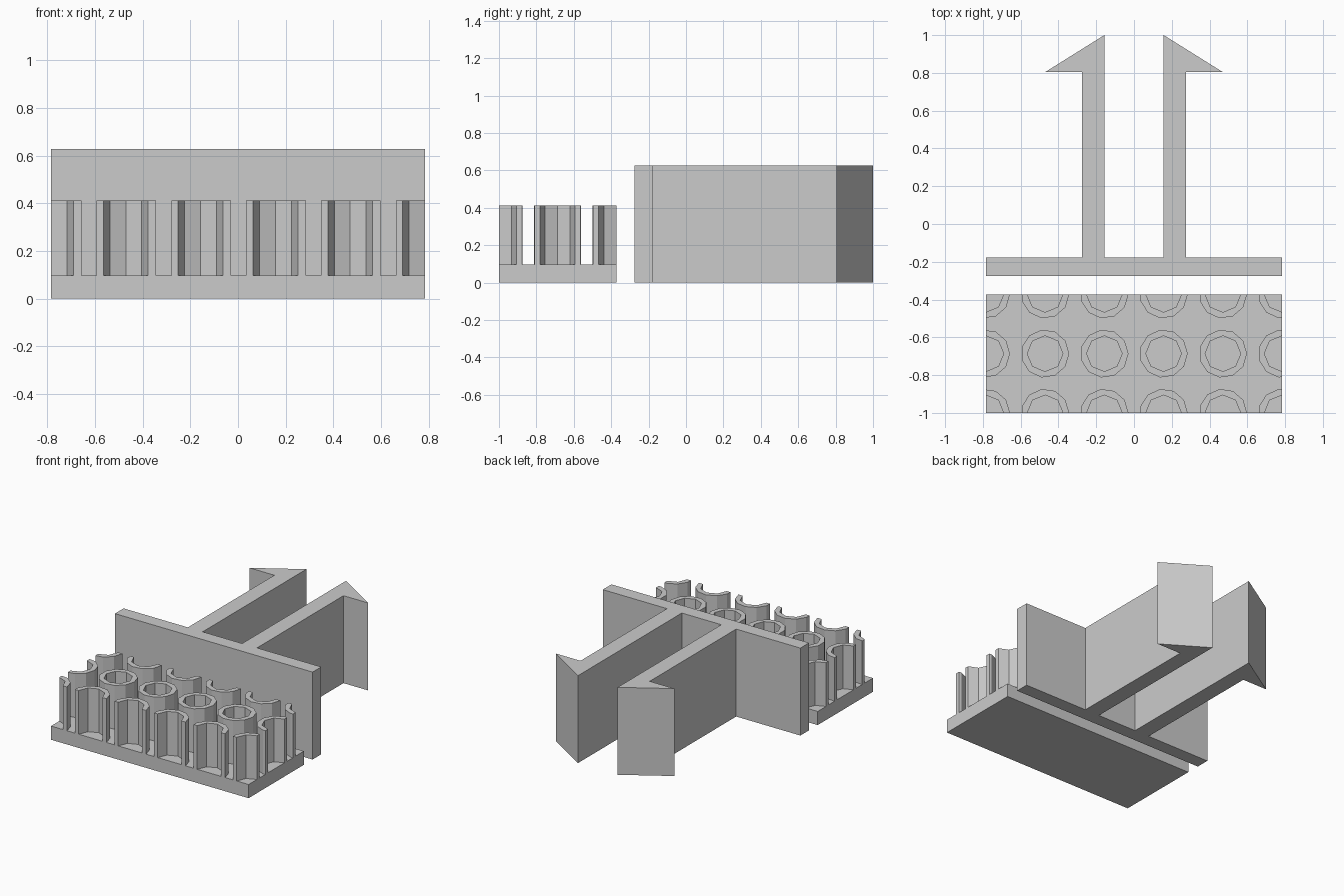
import bpy
import bmesh
from math import cos, sin, tau
from mathutils import Vector

if "Cube" in bpy.data.objects:
    bpy.data.objects.remove(bpy.data.objects["Cube"], do_unlink=True)

MM = 2 / 51          # the part is laid out on a millimetre grid, 51 mm long
HALF_X = 20 * MM
FRONT, BACK = -1.0, -1 + 16 * MM
BASE_TOP, TUBE_TOP = 2.5 * MM, 10.5 * MM
PITCH = 8 * MM

grey = bpy.data.materials.new("plain grey")
grey.use_nodes = True
colour = (0.6, 0.6, 0.6, 1)
grey.diffuse_color = colour
grey.node_tree.nodes["Principled BSDF"].inputs["Base Color"].default_value = colour


def finish(name, bm):
    bmesh.ops.recalc_face_normals(bm, faces=bm.faces)
    mesh = bpy.data.meshes.new(name)
    bm.to_mesh(mesh)
    bm.free()
    mesh.materials.append(grey)
    obj = bpy.data.objects.new(name, mesh)
    bpy.context.collection.objects.link(obj)
    return obj


def prism(name, outline, z0, z1):
    """Extrude a flat outline from z0 up to z1."""
    bm = bmesh.new()
    face = bm.faces.new([bm.verts.new((x, y, z0)) for x, y in outline])
    top = bmesh.ops.extrude_face_region(bm, geom=[face], use_keep_orig=True)["geom"]
    verts = [v for v in top if isinstance(v, bmesh.types.BMVert)]
    bmesh.ops.translate(bm, verts=verts, vec=(0, 0, z1 - z0))
    return finish(name, bm)


def ring(bm, cx, cy, radius, sides, z):
    return [bm.verts.new((cx + radius * cos(tau * i / sides),
                          cy + radius * sin(tau * i / sides), z))
            for i in range(sides)]


def loop_edges(bm, verts):
    return [bm.edges.new((a, b)) for a, b in zip(verts, verts[1:] + verts[:1])]


def tube(name, cx, cy):
    """Faceted tube, trimmed flush with the sides of the base."""
    bm = bmesh.new()
    levels = []
    for z in (BASE_TOP, TUBE_TOP):
        outer = ring(bm, cx, cy, 3.25 * MM, 11, z)
        inner = ring(bm, cx, cy, 2.4 * MM, 8, z)
        edges = loop_edges(bm, outer) + loop_edges(bm, inner)
        bmesh.ops.triangle_fill(bm, edges=edges, use_beauty=True)
        levels.append((outer, inner))
    for low, high in zip(*levels):
        for i in range(len(low)):
            bm.faces.new((low[i - 1], low[i], high[i], high[i - 1]))
    # Trim against the four sides and cap the cut walls
    for point, normal in (((HALF_X, 0, 0), (1, 0, 0)), ((-HALF_X, 0, 0), (-1, 0, 0)),
                          ((0, BACK, 0), (0, 1, 0)), ((0, FRONT, 0), (0, -1, 0))):
        bmesh.ops.bisect_plane(bm, geom=bm.verts[:] + bm.edges[:] + bm.faces[:], dist=1e-5,
                               plane_co=Vector(point), plane_no=Vector(normal),
                               clear_outer=True)
        rim = [e for e in bm.edges if e.is_boundary]
        if rim:
            bmesh.ops.holes_fill(bm, edges=rim, sides=0)
    # Merge the triangles of the flat rims
    bmesh.ops.dissolve_limit(bm, angle_limit=0.01, verts=bm.verts[:], edges=bm.edges[:])
    return finish(name, bm)


# Base plate of the tube block
prism("tube_base", [(-HALF_X, FRONT), (HALF_X, FRONT), (HALF_X, BACK), (-HALF_X, BACK)],
      0, BASE_TOP)

# Grid of tubes; the outer rows and columns are cut in half
for row in range(3):
    for column in range(6):
        tube(f"tube_{row + 1}_{column + 1}", -HALF_X + PITCH * column, FRONT + PITCH * row)

# Clip: upright plate with two barbed arms, mirrored left to right
plate_front, plate_back = -1 + 18.5 * MM, -1 + 21 * MM
half = [(HALF_X, plate_front), (HALF_X, plate_back), (7 * MM, plate_back),
        (7 * MM, 1 - 5 * MM), (12 * MM, 1 - 5 * MM), (4 * MM, 1.0), (4 * MM, plate_back)]
prism("barbed_clip", half + [(-x, y) for x, y in reversed(half)], 0, 16 * MM)
